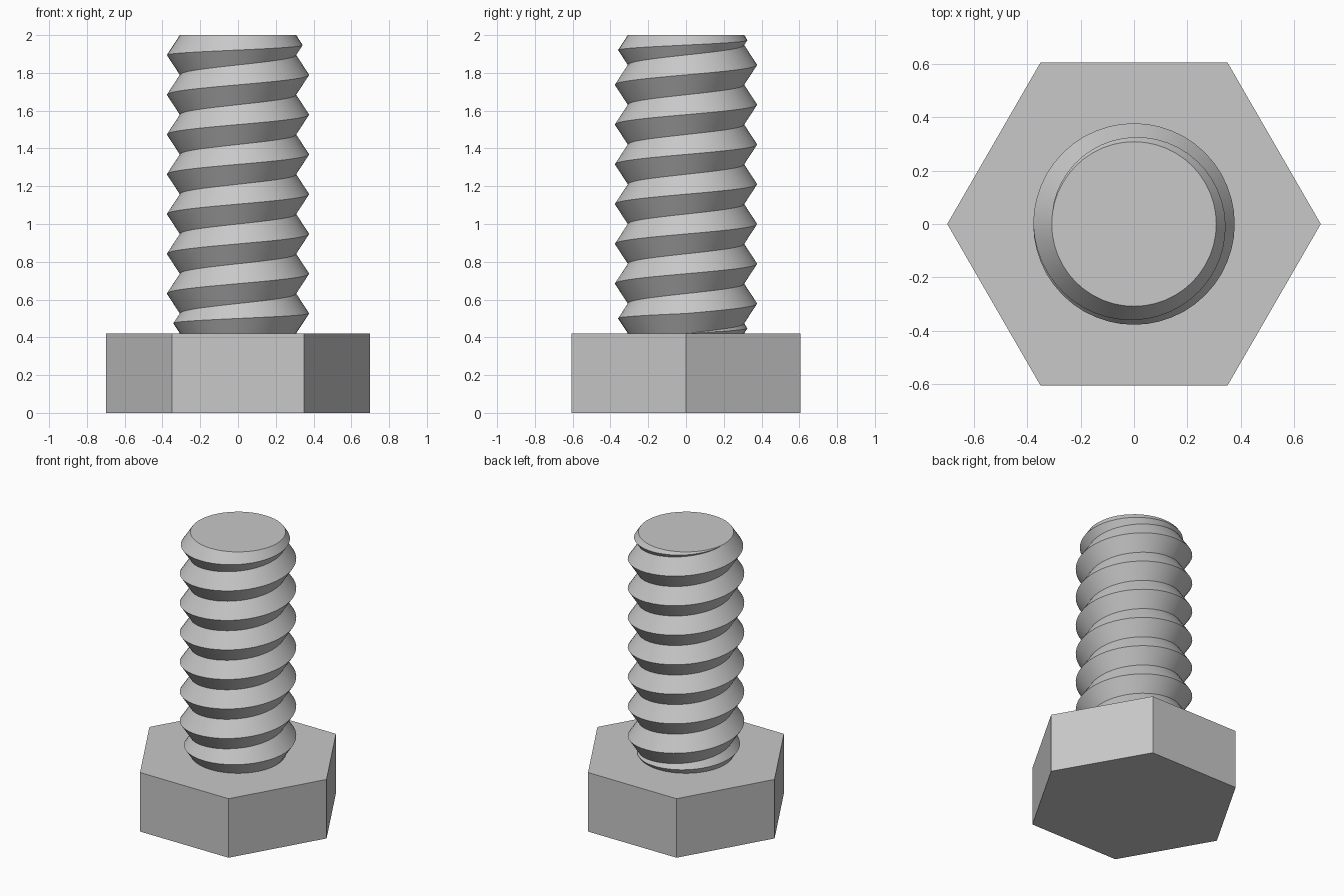
import bpy, bmesh, math

if "Cube" in bpy.data.objects:
    bpy.data.objects.remove(bpy.data.objects["Cube"])

HEAD_H, TOP = 0.421, 2.0
HEAD_R = 0.699
ROOT, CREST = 0.308, 0.377
TURNS = 7.5
PITCH = (TOP - HEAD_H) / TURNS
N = 48  # columns per turn

steel = bpy.data.materials.new("steel grey")
steel.diffuse_color = (0.58, 0.58, 0.58, 1)
steel.use_nodes = True
steel.node_tree.nodes["Principled BSDF"].inputs["Base Color"].default_value = steel.diffuse_color


def finish(name, bm):
    bmesh.ops.recalc_face_normals(bm, faces=bm.faces)
    mesh = bpy.data.meshes.new(name)
    bm.to_mesh(mesh)
    bm.free()
    mesh.materials.append(steel)
    obj = bpy.data.objects.new(name, mesh)
    bpy.context.collection.objects.link(obj)
    return obj


# Hexagonal head, corners on the x axis
bm = bmesh.new()
hexagon = [bm.verts.new((HEAD_R * math.cos(i * math.pi / 3),
                         HEAD_R * math.sin(i * math.pi / 3), 0)) for i in range(6)]
base = bm.faces.new(hexagon)
lid = bmesh.ops.extrude_face_region(bm, geom=[base], use_keep_orig=True)
bmesh.ops.translate(bm, vec=(0, 0, HEAD_H),
                    verts=[v for v in lid["geom"] if isinstance(v, bmesh.types.BMVert)])
finish("hex_head", bm)

# Threaded shank: helical roots clamped to the shank ends, with each crest
# midway between its roots, so the thread runs out in a chamfer at both ends
bm = bmesh.new()
points = {}


def vert(i, r, z):
    a = 2 * math.pi * (i % N) / N
    key = (i % N, round(r, 5), round(z, 5))
    if key not in points:
        points[key] = bm.verts.new((r * math.cos(a), r * math.sin(a), z))
    return points[key]


def root_z(k, i):
    return min(TOP, max(HEAD_H, HEAD_H + PITCH * (k + i / N)))


def column(k, i):
    lo, hi = root_z(k, i), root_z(k + 1, i)
    r = ROOT + (CREST - ROOT) * (hi - lo) / PITCH
    return vert(i, ROOT, lo), vert(i, r, (lo + hi) / 2), vert(i, ROOT, hi)


for k in range(-1, math.ceil(TURNS)):
    for i in range(N):
        a, b = column(k, i), column(k, i + 1)
        for j in range(2):
            ring = list(dict.fromkeys((a[j], b[j], b[j + 1], a[j + 1])))
            if len(ring) > 2 and not bm.faces.get(ring):
                bm.faces.new(ring)

# Flat end caps
for z in (HEAD_H, TOP):
    bm.faces.new([vert(i, ROOT, z) for i in range(N)])
shank = finish("threaded_shank", bm)

# Smooth around the thread, keeping crest and root edges sharp
bpy.ops.object.select_all(action='DESELECT')
shank.select_set(True)
bpy.context.view_layer.objects.active = shank
bpy.ops.object.shade_smooth_by_angle(angle=math.radians(30))
